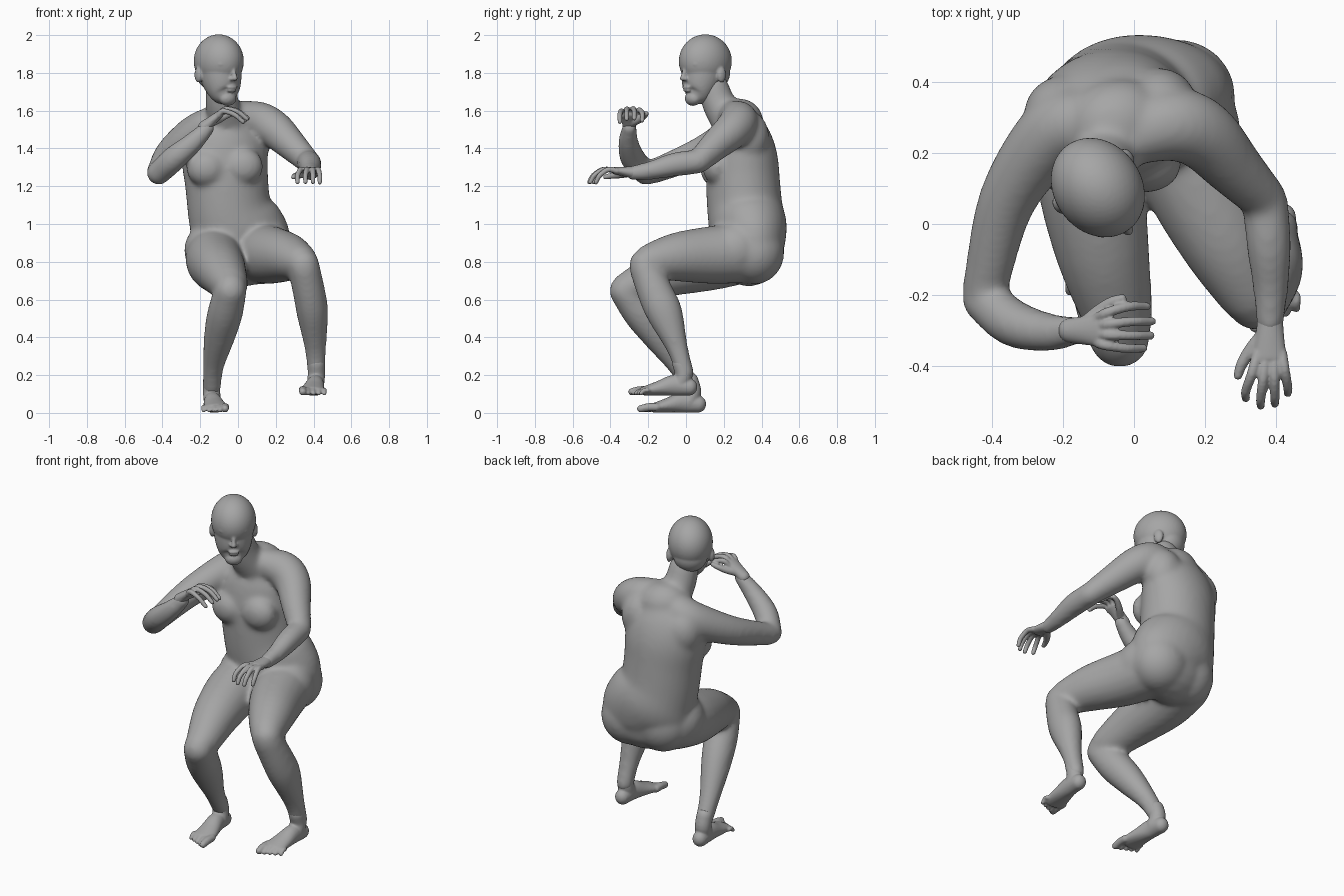
import bpy
import bmesh
import math
from mathutils import Vector, Matrix

default_cube = bpy.data.objects.get("Cube")
if default_cube:
    bpy.data.objects.remove(default_cube, do_unlink=True)

# One plain clay colour for the whole figure
clay = bpy.data.materials.new("grey_clay")
clay.use_nodes = True
clay_colour = (0.38, 0.38, 0.38, 1)
clay.diffuse_color = clay_colour
for node in clay.node_tree.nodes:
    if node.type == 'BSDF_PRINCIPLED':
        node.inputs["Base Color"].default_value = clay_colour
        node.inputs["Roughness"].default_value = 0.7


def smooth_path(rows, steps=4):
    """Catmull-Rom through rows of centre + radius (or two radii)."""
    keys = [Vector((*row[:3], row[3], row[-1])) for row in rows]
    keys = [keys[0] * 2 - keys[1]] + keys + [keys[-1] * 2 - keys[-2]]
    path = []
    for before, start, end, after in zip(keys, keys[1:], keys[2:], keys[3:]):
        for step in range(steps):
            t = step / steps
            path.append((start * 2 + (end - before) * t
                         + (before * 2 - start * 5 + end * 4 - after) * t ** 2
                         + (start * 3 - before - end * 3 + after) * t ** 3) * 0.5)
    path.append(keys[-2])
    return path


def tube(bm, rows, side=(1, 0, 0), sides=20):
    """Sweep an ellipse along a path and round off both ends."""
    path = smooth_path(rows)
    centres = [Vector(key[:3]) for key in path]
    last = len(path) - 1
    slices = []
    for i, key in enumerate(path):
        tangent = (centres[min(i + 1, last)] - centres[max(i - 1, 0)]).normalized()
        slices.append((centres[i], tangent, key[3], key[4]))

    def end_cap(section, sign):
        centre, tangent, wide, deep = section
        reach = min(wide, deep) * sign
        return [(centre + tangent * reach * math.sin(angle), tangent,
                 wide * math.cos(angle), deep * math.cos(angle))
                for angle in map(math.radians, (20, 40, 60, 80))]

    slices = end_cap(slices[0], -1)[::-1] + slices + end_cap(slices[-1], 1)
    rings = []
    for centre, tangent, wide, deep in slices:
        across = Vector(side)
        across = (across - tangent * across.dot(tangent)).normalized()
        through = tangent.cross(across)
        turns = [math.tau * n / sides for n in range(sides)]
        rings.append([bm.verts.new(centre + across * wide * math.cos(a)
                                   + through * deep * math.sin(a)) for a in turns])
    for lower, upper in zip(rings, rings[1:]):
        for n in range(sides):
            m = (n + 1) % sides
            bm.faces.new((lower[n], lower[m], upper[m], upper[n]))
    bm.faces.new(rings[0][::-1])
    bm.faces.new(rings[-1])


def ball(bm, centre, radii):
    """Ellipsoid for rounded masses."""
    place = Matrix.Translation(centre) @ Matrix.Diagonal((*radii, 1))
    bmesh.ops.create_icosphere(bm, subdivisions=4, radius=1, matrix=place)


def finish(name, bm, voxel, relax, matrix=None):
    """Fuse the overlapping masses into one soft skin."""
    if matrix is not None:
        bm.transform(matrix)
    bmesh.ops.recalc_face_normals(bm, faces=bm.faces)
    mesh = bpy.data.meshes.new(name)
    bm.to_mesh(mesh)
    bm.free()
    mesh.materials.append(clay)
    for face in mesh.polygons:
        face.use_smooth = True
    part = bpy.data.objects.new(name, mesh)
    bpy.context.scene.collection.objects.link(part)
    fuse = part.modifiers.new("fuse", 'REMESH')
    fuse.mode = 'VOXEL'
    fuse.voxel_size = voxel
    fuse.use_smooth_shade = True
    soften = part.modifiers.new("soften", 'SMOOTH')
    soften.factor = 0.5
    soften.iterations = relax
    return part


# Torso, from the seat up to the collar
body = bmesh.new()
tube(body, [(.015, .33, .84, .25, .17), (.015, .333, .90, .268, .19),
            (-.01, .328, .98, .255, .204), (-.045, .312, 1.08, .224, .199),
            (-.06, .302, 1.22, .222, .195), (-.07, .297, 1.35, .23, .187),
            (-.06, .29, 1.46, .215, .162), (-.05, .285, 1.54, .15, .125)],
     side=(1, .2, 0), sides=32)
# Buttocks, hips, shoulder blades and breasts
ball(body, (-.08, .34, .85), (.165, .15, .17))
ball(body, (.12, .36, .85), (.165, .16, .17))
ball(body, (-.13, .27, .86), (.155, .15, .155))
ball(body, (.155, .265, .865), (.145, .15, .15))
ball(body, (-.19, .31, 1.42), (.12, .11, .14))
ball(body, (.07, .33, 1.46), (.11, .11, .14))
ball(body, (-.165, .16, 1.295), (.108, .085, .10))
ball(body, (.025, .165, 1.305), (.108, .078, .10))
# Neck
tube(body, [(-.09, .145, 1.72, .083), (-.082, .178, 1.63, .09), (-.06, .24, 1.54, .105)])
# Right arm, from the collar and raised in front of the chest
tube(body, [(-.06, .26, 1.56, .09), (-.17, .28, 1.505, .104), (-.25, .23, 1.46, .10),
            (-.36, .06, 1.37, .081), (-.42, -.18, 1.275, .064)], side=(0, 0, 1))
tube(body, [(-.42, -.215, 1.27, .064), (-.34, -.28, 1.345, .067),
            (-.24, -.305, 1.43, .055), (-.16, -.30, 1.51, .04)])
# Left arm, from the collar and reaching forward
tube(body, [(0, .25, 1.57, .085), (.11, .28, 1.545, .104), (.195, .25, 1.50, .10),
            (.28, .16, 1.42, .083), (.367, .07, 1.335, .065)], side=(0, 0, 1))
tube(body, [(.37, .06, 1.33, .065), (.38, -.06, 1.315, .064),
            (.385, -.18, 1.285, .051), (.383, -.28, 1.27, .04)])
# Right leg
tube(body, [(-.115, .28, .84, .16), (-.12, .12, .80, .154),
            (-.088, -.08, .75, .133), (-.048, -.25, .685, .102), (-.04, -.31, .66, .086)])
tube(body, [(-.04, -.32, .645, .086), (-.068, -.24, .53, .094),
            (-.097, -.15, .41, .084), (-.13, -.04, .25, .057), (-.138, .03, .13, .048)])
# Left leg
tube(body, [(.125, .28, .845, .16), (.18, .12, .835, .152),
            (.26, -.05, .825, .13), (.325, -.18, .80, .10), (.345, -.215, .785, .086)])
tube(body, [(.35, -.215, .765, .085), (.38, -.155, .62, .086, .096),
            (.395, -.11, .52, .083, .095), (.41, -.045, .34, .057), (.415, -.005, .21, .048)])
finish("body", body, 0.012, 17)

# Head, modelled facing forward and then turned
head = bmesh.new()
ball(head, (0, .003, 1.862), (.124, .148, .142))
ball(head, (0, .055, 1.80), (.095, .085, .09))
tube(head, [(0, -.078, 1.665, .05, .04), (0, -.055, 1.69, .08, .074),
            (0, -.033, 1.74, .10, .102), (0, -.012, 1.80, .11, .122),
            (0, 0, 1.86, .112, .13)], sides=32)
tube(head, [(0, -.127, 1.83, .011), (0, -.139, 1.79, .012), (0, -.145, 1.772, .015)])
ball(head, (0, -.120, 1.724), (.032, .016, .009))
ball(head, (0, -.116, 1.706), (.028, .016, .009))
for sign in (-1, 1):
    # Brow, eye, nostril and ear
    ball(head, (sign * .045, -.108, 1.845), (.036, .018, .012))
    ball(head, (sign * .042, -.103, 1.812), (.022, .016, .012))
    ball(head, (sign * .014, -.130, 1.768), (.011, .014, .010))
    ball(head, (sign * .117, .025, 1.79), (.017, .027, .042))
finish("head", head, 0.006, 6,
       Matrix.Translation((-.10, .10, 0)) @ Matrix.Rotation(.62, 4, 'Z'))


def hand(name, wrist, thumb_axis, forward, up, curl, stretch):
    """Palm, four curled fingers and a thumb."""
    bm = bmesh.new()
    tube(bm, [(0, -.03, 0, .036, .034), (0, .03, .004, .041, .026),
              (0, .08, .006, .047, .020)])
    fingers = ((.034, .068, .205), (.012, .026, .228), (-.011, -.014, .222), (-.033, -.05, .19))
    for base, tip, full_reach in fingers:
        middle = (base + tip) / 2
        reach = full_reach * stretch
        tube(bm, [(base, .07, .005, .016), (middle, reach * .62, .01, .0145),
                  (tip, reach * .85, -curl * .4, .0135), (tip, reach * .94, -curl, .012)],
             sides=12)
    tube(bm, [(.02, .02, -.005, .022), (.055, .06, -.015, .019),
              (.08, .10, -.022, .016), (.09, .13, -.03, .013)], sides=12)
    columns = [Vector(axis).normalized() for axis in (thumb_axis, forward, up)]
    turn = Matrix(columns).transposed().to_4x4()
    finish(name, bm, 0.005, 3, Matrix.Translation(wrist) @ turn)


hand("right_hand", (-.155, -.30, 1.53), (0, 1, 0), (.8, 0, .6), (-.6, 0, .8), .10, .85)
hand("left_hand", (.383, -.295, 1.272), (-1, 0, 0), (0, -1, .05), (0, .05, 1), .06, 1)


def foot(name, heel, inward):
    """Ankle, heel to ball of the foot, then five toes, big toe on the inner side."""
    bm = bmesh.new()
    tube(bm, [(0, -.045, .17, .046), (0, -.03, .11, .046), (.005, -.05, .06, .046)])
    tube(bm, [(0, 0, .046, .042, .045), (.005, -.08, .056, .047, .055),
              (.015, -.16, .041, .058, .039), (.025, -.235, .027, .068, .025)], sides=24)
    for n in range(5):
        across = .074 - n * .029 if n else .072
        radius = .016 - n * .0008 if n else .022
        tip = -.305 + n * .012
        tube(bm, [(across, -.22, .03, radius), (across, (tip - .22) / 2, .03, radius),
                  (across, tip, radius, radius * .9)], sides=12)
    place = Matrix.Translation(heel) @ Matrix.Diagonal((inward, 1, 1, 1))
    finish(name, bm, 0.006, 5, place)


foot("right_foot", (-.14, .065, 0), 1)
foot("left_foot", (.415, .018, .09), -1)
